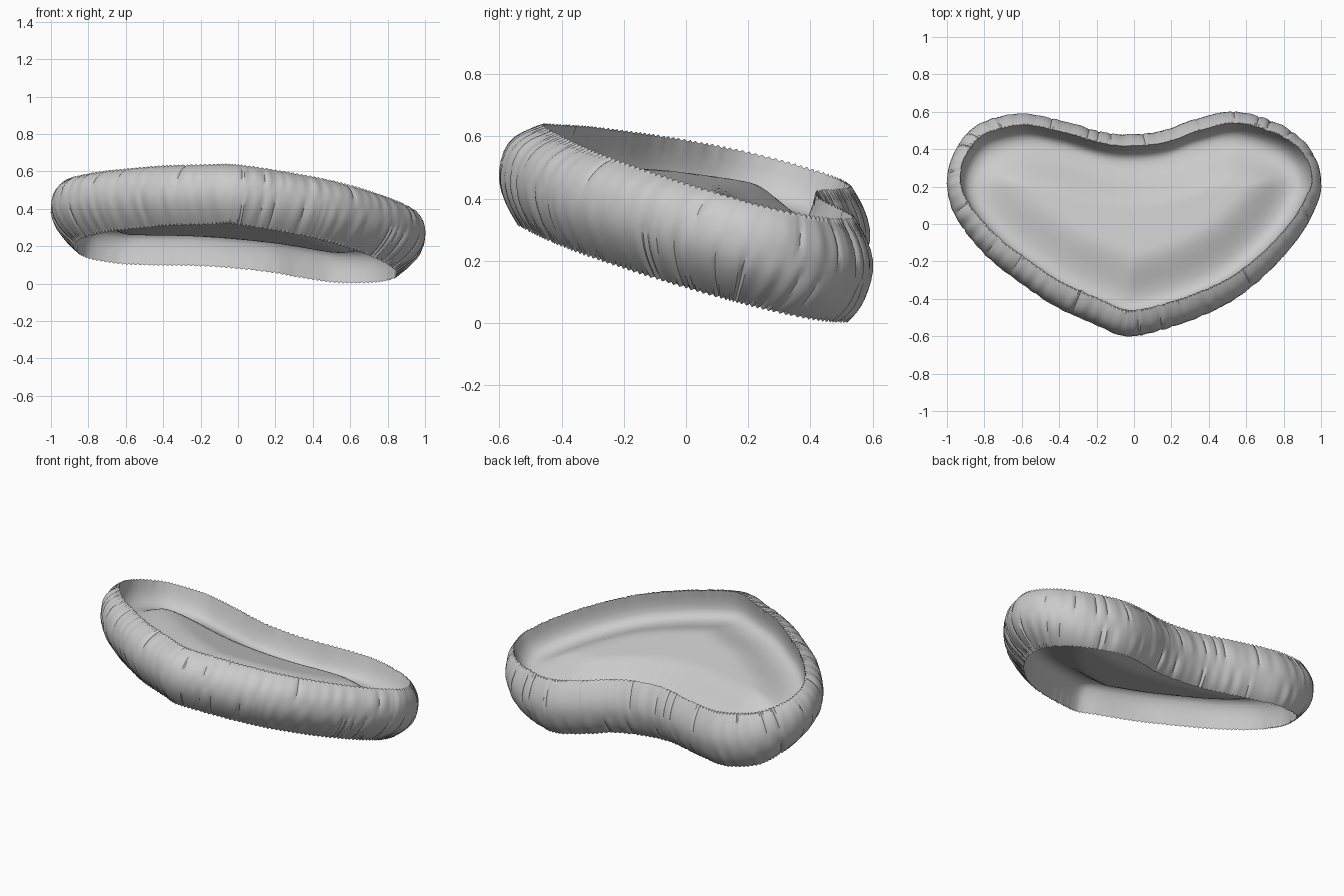
import bpy, bmesh, math, random
from mathutils import Vector

random.seed(4)
cube = bpy.data.objects.get("Cube")
if cube:
    bpy.data.objects.remove(cube, do_unlink=True)

# Heart outline, counter-clockwise from the front tip
OUTLINE = [(-0.02, -.6), (.1, -.58), (.32, -.51), (.53, -.41), (.72, -.26), (.88, -.08),
           (.97, .08), (1, .21), (.95, .38), (.8, .52), (.55, .6), (.33, .56),
           (.16, .5), (0, .48), (-.16, .49), (-.4, .555), (-.62, .59), (-.84, .525),
           (-.96, .38), (-1, .21), (-.95, .03), (-.79, -.17), (-.6, -.32),
           (-.42, -.44), (-.2, -.54), (-.1, -.585)]
N = 400                  # samples round the loop
HALF = 0.164             # half height of the wall
SLOPE = Vector((-.085, -.25))
UP = Vector((.085, .25, 1)).normalized()


def spline_loop(points, count):
    """Closed smooth curve through the points, evenly resampled."""
    p = [Vector(q) for q in points]
    dense = []
    for i in range(len(p)):
        a, b, c, d = (p[(i + k) % len(p)] for k in (-1, 0, 1, 2))
        for s in range(40):
            t = s / 40
            dense.append(b + (c - a) * t / 2 + (a * 2 - b * 5 + c * 4 - d) * t * t / 2
                         + (b * 3 - a - c * 3 + d) * t ** 3 / 2)
    dense.append(dense[0])
    total = sum((v - u).length for u, v in zip(dense, dense[1:]))
    out, walked, target = [], 0, 0
    for u, v in zip(dense, dense[1:]):
        step = (v - u).length
        while target <= walked + step and len(out) < count:
            out.append(u.lerp(v, (target - walked) / step))
            target += total / count
        walked += step
    return out


def smooth_ring(ring, times):
    for _ in range(times):
        ring = [(ring[i - 1] + ring[i] * 2 + ring[(i + 1) % N]) / 4 for i in range(N)]
    return ring


outer = spline_loop(OUTLINE, N)
normals = []
for i in range(N):
    t = outer[(i + 3) % N] - outer[i - 3]
    normals.append(Vector((t.y, -t.x)).normalized())
normals = [n.normalized() for n in smooth_ring(normals, 12)]


def wrinkle_noise():
    """Gathered-fabric ripple round the loop, with some sharper creases."""
    waves = [(random.randint(25, 95), random.uniform(0, 6.28)) for _ in range(6)]
    values = [sum(math.sin(f * math.tau * i / N + ph) for f, ph in waves) * .0012
              for i in range(N)]
    for _ in range(28):
        values[random.randrange(N)] -= random.uniform(.005, .012)
    return values


def rim_inset(n, side):
    """How far a rim curls in, by the direction its wall faces."""
    if side > 0:
        return .1 - .04 * n.x ** 2
    return .07 - .03 * n.y + .07 * n.x ** 2


folds = {s: wrinkle_noise() for s in (1, -1)}
insets = {s: [rim_inset(n, s) for n in normals] for s in (1, -1)}
rims = {s: smooth_ring([p - n * d for p, n, d in zip(outer, normals, insets[s])], 10)
        for s in (1, -1)}


def wall_ring(t):
    """Ring of the bulging wall; t runs from -1 (lower rim) to 1 (upper rim)."""
    side, k = (1 if t >= 0 else -1), abs(t)
    fold_weight = 3 * k * (1 - k) + .4 * k
    ring = []
    for i, n in enumerate(normals):
        off = -insets[side][i] * k ** 2.3 + folds[side][i] * fold_weight
        tooth = (.004 if i % 2 else -.004) * k ** 6
        belly = (.03 * n.x ** 2 - .02 * n.y) * (1 - k * k)
        ring.append((outer[i] + n * off, t * HALF + side * tooth + belly))
    return ring


def cushion_height(p, side):
    """Padding height of a face, growing with distance from its rim."""
    d = min((p - q).length for q in rims[side][::4])
    s = min(max((d - .07) / .25, 0), 1)
    return .01 + side * (.005 + .087 * s * s * (3 - 2 * s))


def face_ring(scale, wall, side):
    """Ring of an inner face: rim scaled inward, inner wall plus padding."""
    points = [p * scale for p in rims[side]]
    heights = smooth_ring([cushion_height(p, side) for p in points], 8)
    return [(p, h + side * wall) for p, h in zip(points, heights)]


# Inner faces from rim to middle: scale and extra height of the inner wall
FACE = [(.995, .11), (.985, .07), (.965, .037), (.94, .017), (.9, .005)]
FACE += [(.85 - .055 * i, 0) for i in range(15)]
WALL = [math.sin(a * math.pi / 16) for a in range(-8, 9)]

rings = [face_ring(s, w, -1) for s, w in reversed(FACE)]
rings += [wall_ring(t) for t in WALL]
rings += [face_ring(s, w, 1) for s, w in FACE]


def place(p, h):
    """Set a point on the tilted middle plane, raised along its normal."""
    return Vector((p.x, p.y, SLOPE.dot(p))) + UP * h


bm = bmesh.new()
loops = [[bm.verts.new(place(p, h)) for p, h in ring] for ring in rings]
for low, high in zip(loops, loops[1:]):
    for i in range(N):
        j = (i + 1) % N
        bm.faces.new((low[i], low[j], high[j], high[i]))
# Close the middle of both cushion faces
for loop, side in ((loops[0], -1), (loops[-1], 1)):
    middle = Vector((0, 0))
    mid = bm.verts.new(place(middle, cushion_height(middle, side)))
    for i in range(N):
        bm.faces.new((loop[i], loop[(i + 1) % N], mid))
bmesh.ops.recalc_face_normals(bm, faces=bm.faces)

# Stand on the ground, centred
for axis in range(3):
    values = [v.co[axis] for v in bm.verts]
    shift = min(values) if axis == 2 else (min(values) + max(values)) / 2
    for v in bm.verts:
        v.co[axis] -= shift

mesh = bpy.data.meshes.new("heart_cushion")
bm.to_mesh(mesh)
bm.free()
mesh.shade_smooth()
mesh.set_sharp_from_angle(angle=math.radians(40))

grey = bpy.data.materials.new("light_grey")
grey.use_nodes = True
colour = (.6, .6, .6, 1)
grey.diffuse_color = colour
grey.node_tree.nodes["Principled BSDF"].inputs["Base Color"].default_value = colour
mesh.materials.append(grey)
cushion = bpy.data.objects.new("heart_cushion", mesh)
bpy.context.collection.objects.link(cushion)
